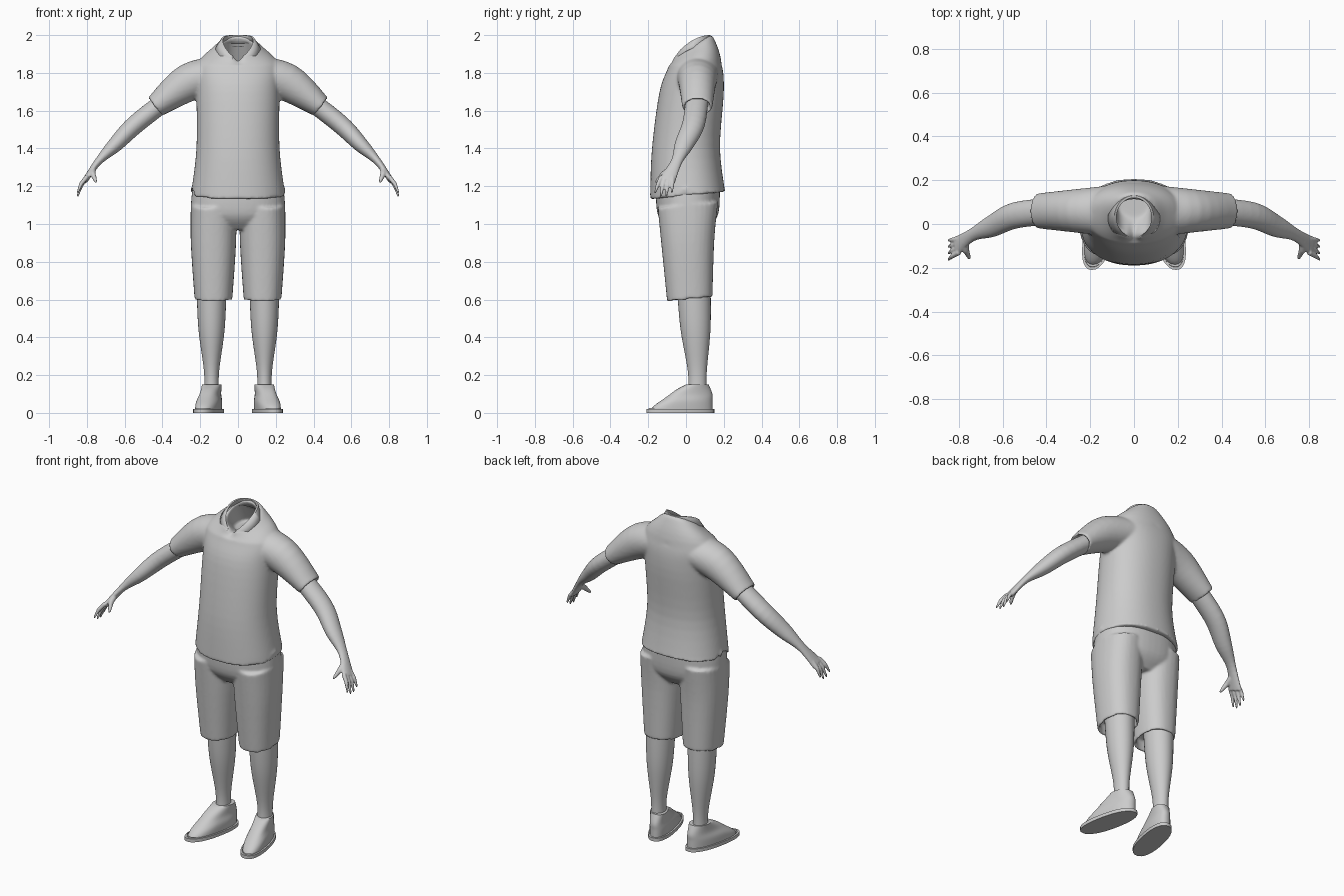
import bpy, bmesh, math
from mathutils import Vector

cube = bpy.data.objects.get("Cube")
if cube:
    bpy.data.objects.remove(cube)

colour = (0.6, 0.6, 0.6, 1)
grey = bpy.data.materials.new("plain_grey")
grey.use_nodes = True
grey.diffuse_color = colour
grey.node_tree.nodes["Principled BSDF"].inputs["Base Color"].default_value = colour


def spline(keys, steps=5):
    """Smooth rows passing through a few key rows."""
    keys = [Vector(key) for key in keys]
    last = len(keys) - 1
    rows = []
    for i in range(last):
        start, end = keys[i], keys[i + 1]
        leave = (end - keys[max(i - 1, 0)]) / 2
        arrive = (keys[min(i + 2, last)] - start) / 2
        for step in range(steps):
            t = step / steps
            ease = t * t * (3 - 2 * t)
            rows.append(start + (end - start) * ease
                        + leave * (t * (1 - t) ** 2) - arrive * (t * t * (1 - t)))
    return rows + [keys[last]]


def level_rings(rows, x=0):
    """Level rings from rows of height, y centre, x radius, y radius."""
    return [(Vector((x, y, z)), Vector((rx, 0, 0)), Vector((0, ry, 0))) for z, y, rx, ry in rows]


def limb_rings(rows):
    """Rings square to a path from rows of x, y, z, thickness, width."""
    points = [Vector(row[:3]) for row in rows]
    last = len(points) - 1
    rings = []
    for i, (point, row) in enumerate(zip(points, rows)):
        along = (points[min(i + 1, last)] - points[max(i - 1, 0)]).normalized()
        across = Vector((0, 1, 0))
        across = (across - along * across.dot(along)).normalized()
        rings.append((point, across.cross(along) * row[3], across * row[4]))
    return rings


def turned_in(rings, wall, depth):
    """Fold the last ring inwards to make an open, hollow end."""
    centre, a, b = rings[-1]
    inward = (rings[-2][0] - centre).normalized()
    shrink = 1 - wall / b.length
    a, b = a * shrink, b * shrink
    return rings + [(centre, a, b), (centre + inward * depth, a, b)]


def loft(bm, rings, sides=32, power=2, mirror=1, warp=None, caps=True):
    def rounded(value):
        return math.copysign(abs(value) ** (2 / power), value)

    loops = []
    for centre, a, b in rings:
        loop = []
        for k in range(sides):
            angle = math.tau * k / sides
            point = centre + a * rounded(math.cos(angle)) + b * rounded(math.sin(angle))
            if warp:
                warp(point)
            point.x *= mirror
            loop.append(bm.verts.new(point))
        loops.append(loop)
    for low, high in zip(loops, loops[1:]):
        for k in range(sides):
            bm.faces.new((low[k - 1], low[k], high[k], high[k - 1]))
    if caps:
        bm.faces.new(loops[0])
        bm.faces.new(loops[-1])


def finish(name, bm, voxel=None, smooth=0, thickness=None):
    bmesh.ops.recalc_face_normals(bm, faces=bm.faces)
    mesh = bpy.data.meshes.new(name)
    bm.to_mesh(mesh)
    bm.free()
    mesh.materials.append(grey)
    part = bpy.data.objects.new(name, mesh)
    bpy.context.collection.objects.link(part)
    if thickness:
        part.modifiers.new("thickness", "SOLIDIFY").thickness = thickness
    if voxel:
        blend = part.modifiers.new("blend", "REMESH")
        blend.mode = "VOXEL"
        blend.voxel_size = voxel
        blend.use_smooth_shade = True
        part.modifiers.new("soften", "SMOOTH").iterations = smooth
    bpy.ops.object.select_all(action="DESELECT")
    part.select_set(True)
    bpy.context.view_layer.objects.active = part
    bpy.ops.object.shade_smooth_by_angle(angle=math.radians(50))


neck_y = 0.03


def slope_neck(point):
    point.z += 6 * max(0, point.z - 1.84) * (point.y - neck_y)


def slope_hem(point):
    point.z += point.y / 10


# Shirt: hem slits at the sides, notch at the throat
def shape_shirt(point):
    if point.z < 1.18:
        slope_hem(point)
        if abs(point.y) < 0.025 and abs(point.x) > 0.15:
            point.z += 0.04
    slope_neck(point)
    if point.z > 1.85 and point.y < -neck_y:
        point.z -= max(0, neck_y - abs(point.x))


# Collar: rim dips towards the open front
def shape_collar(point):
    slope_neck(point)
    forward = (neck_y - point.y) * 10
    point.z += 0.03 * (max(0, 1 - forward ** 2) - max(0, forward - 0.6))


# Shoes: toes turn outwards and slope down
def shape_shoe(point):
    point.x -= point.y / 5
    if point.z > 0.03:
        point.z -= max(0, -0.05 - point.y) / 4


# Shirt body and sleeves
bm = bmesh.new()
body = level_rings(spline([
    (1.15, 0.01, 0.25, 0.2), (1.4, 0, 0.22, 0.18), (1.7, 0.03, 0.22, 0.17),
    (1.84, 0.05, 0.22, 0.14), (1.92, 0.04, 0.13, 0.11), (1.94, neck_y, 0.1, 0.1)]))
loft(bm, turned_in(body, 0.02, 0.13), 64, 2.2, warp=shape_shirt)
sleeve = limb_rings(spline([
    (0.08, 0.06, 1.8, 0.09, 0.12), (0.26, 0.06, 1.75, 0.1, 0.1), (0.44, 0.06, 1.62, 0.06, 0.08)]))
for mirror in (1, -1):
    loft(bm, turned_in(sleeve, 0.015, 0.04), mirror=mirror)
finish("shirt", bm, 0.008, 8)

# Folded collar with a gap at the front
bm = bmesh.new()
loft(bm, level_rings([
    (1.91, neck_y, 0.09, 0.09), (1.94, neck_y, 0.08, 0.09),
    (1.94, neck_y, 0.09, 0.1), (1.9, neck_y, 0.12, 0.11)]), 40, warp=shape_collar, caps=False)
gap = []
for face in bm.faces:
    middle = face.calc_center_median()
    if middle.y < 0 and abs(middle.x) < 0.025:
        gap.append(face)
bmesh.ops.delete(bm, geom=gap, context="FACES")
finish("collar", bm, thickness=0.006)

# Shorts: seat and two hollow legs
bm = bmesh.new()
loft(bm, level_rings(spline([
    (1.2, 0.01, 0.24, 0.17), (1.05, 0.01, 0.24, 0.16), (0.97, 0.01, 0.12, 0.1)])), 48, 2.3)
shorts_leg = level_rings(spline([
    (1.1, 0.01, 0.12, 0.16), (0.9, 0.01, 0.12, 0.14), (0.6, 0.02, 0.1, 0.12)]), 0.13)
for mirror in (1, -1):
    loft(bm, turned_in(shorts_leg, 0.015, 0.06), power=2.3, mirror=mirror, warp=slope_hem)
finish("shorts", bm, 0.008, 6)

lower_leg = level_rings(spline([
    (0.7, 0.04, 0.08, 0.09), (0.45, 0.05, 0.07, 0.08),
    (0.22, 0.06, 0.04, 0.05), (0.1, 0.06, 0.04, 0.05)]), 0.14)
sole = level_rings([(z, -0.03, 0.07, 0.18) for z in (0, 0.02)], 0.15)
upper = level_rings(spline([
    (0.01, -0.03, 0.06, 0.17), (0.06, -0.02, 0.06, 0.16),
    (0.1, 0.02, 0.05, 0.12), (0.15, 0.06, 0.05, 0.06)]), 0.15)
arm = limb_rings(spline([
    (0.36, 0.06, 1.67, 0.05, 0.06), (0.54, 0.04, 1.53, 0.05, 0.06), (0.65, -0.01, 1.42, 0.04, 0.05),
    (0.74, -0.05, 1.33, 0.02, 0.03), (0.81, -0.1, 1.23, 0.015, 0.045)]))


def finger(bm, root, tip, radius, mirror):
    root, tip = Vector(root), Vector(tip)
    rows = []
    for t in (0, 0.5, 0.9, 1):
        size = radius * math.sqrt(1.1 - t ** 2)
        bend = Vector((radius, 0, radius)) * math.sin(math.pi * t) / 2
        rows.append((*(root.lerp(tip, t) + bend), size, size))
    loft(bm, limb_rings(rows), 10, mirror=mirror)


for mirror, word in ((1, "left"), (-1, "right")):
    # Bare lower leg
    bm = bmesh.new()
    loft(bm, lower_leg, mirror=mirror)
    finish(word + "_lower_leg", bm)

    # Shoe upper on a flat sole
    for name, rings in (("sole", sole), ("shoe", upper)):
        bm = bmesh.new()
        loft(bm, rings, power=2.3, mirror=mirror, warp=shape_shoe)
        finish(word + "_" + name, bm)

    # Bare arm with four spread fingers and a thumb
    bm = bmesh.new()
    loft(bm, arm, mirror=mirror)
    for i in range(4):
        spread = i - 1.5
        finger(bm, (0.8, spread / 50 - 0.1, 1.25),
               (0.85, spread * 0.03 - 0.12, 1.14 + spread ** 2 / 100), 0.012, mirror)
    finger(bm, (0.77, -0.08, 1.29), (0.75, -0.16, 1.22), 0.017, mirror)
    finish(word + "_arm", bm, 0.005, 3)
